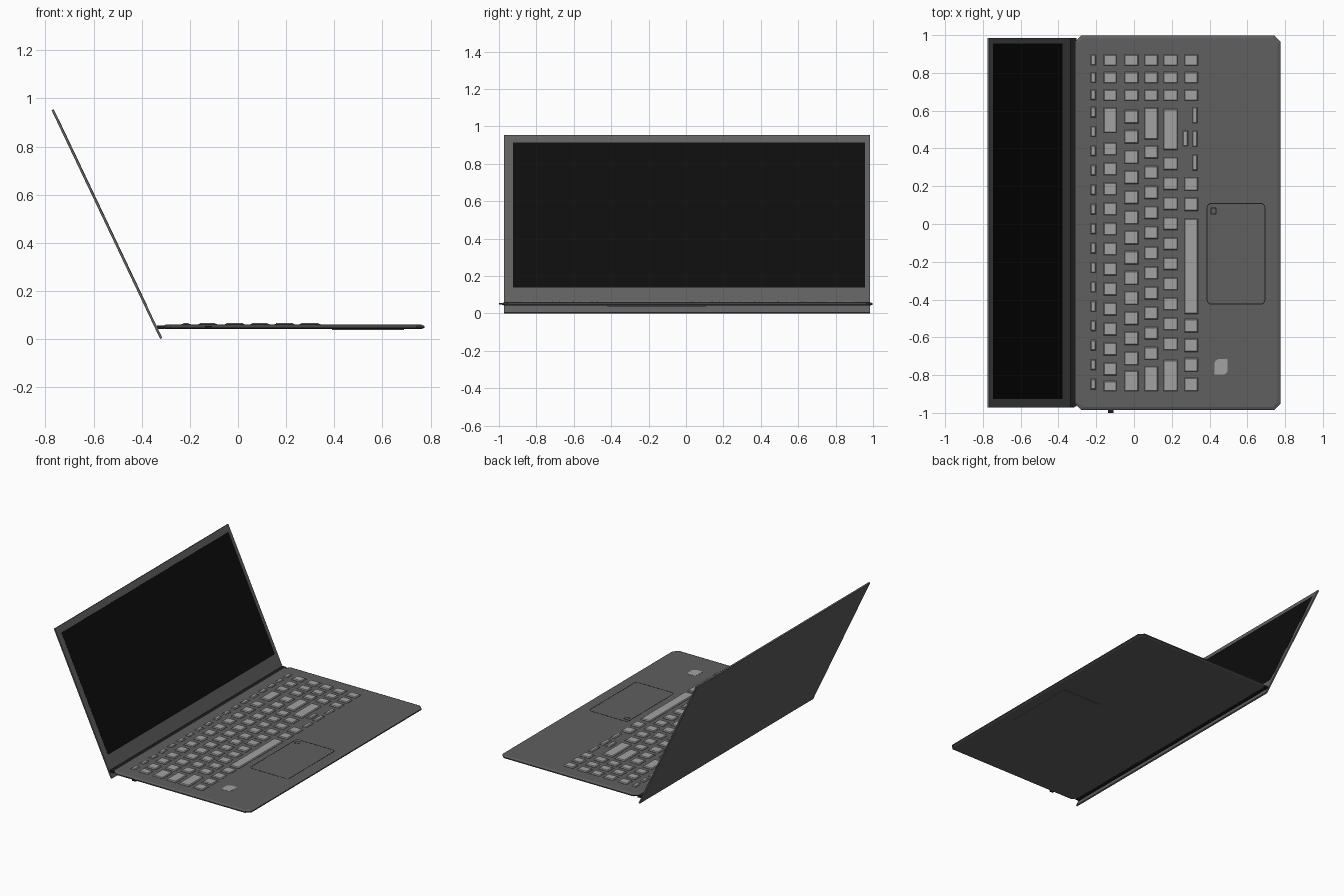
import bpy, bmesh, math
from mathutils import Vector

if "Cube" in bpy.data.objects:
    bpy.data.objects.remove(bpy.data.objects["Cube"])


def material(name, v):
    m = bpy.data.materials.new(name)
    m.diffuse_color = (v, v, v, 1)
    m.use_nodes = True
    m.node_tree.nodes["Principled BSDF"].inputs["Base Color"].default_value = m.diffuse_color
    return m


BODY = material("dark grey metal", 0.115)
KEY = material("light grey keys", 0.36)
SCREEN = material("black glass", 0.004)
TRIM = material("near black trim", 0.012)
TOP = 0.061


def finish(name, bm, mat):
    bmesh.ops.recalc_face_normals(bm, faces=bm.faces)
    me = bpy.data.meshes.new(name)
    bm.to_mesh(me)
    bm.free()
    me.materials.append(mat)
    ob = bpy.data.objects.new(name, me)
    bpy.context.collection.objects.link(ob)
    return ob


def outline(x0, x1, y0, y1, radii, seg=1):
    """Rectangle with cut (seg=1) or rounded corners; radii start at x1,y1 going anticlockwise."""
    pts = []
    corners = [(x1, y1, -1, -1), (x0, y1, 1, -1), (x0, y0, 1, 1), (x1, y0, -1, 1)]
    for i, ((x, y, sx, sy), r) in enumerate(zip(corners, radii)):
        for k in range(seg + 1):
            a = math.radians(90 * (i + k / seg))
            pts.append((x + sx * r + r * math.cos(a), y + sy * r + r * math.sin(a)))
    return pts


def loft(bm, rings, cap=True):
    """Join (points, z) rings of equal length into a skin."""
    vs = [[bm.verts.new((x, y, z)) for x, y in pts] for pts, z in rings]
    n = len(vs[0])
    for a, b in zip(vs, vs[1:]):
        for i in range(n):
            bm.faces.new((a[i], a[(i + 1) % n], b[(i + 1) % n], b[i]))
    if cap:
        bm.faces.new(vs[0][::-1])
        bm.faces.new(vs[-1])
    return vs


def box(bm, x0, x1, y0, y1, z0, z1, taper=0.0):
    def rect(t):
        return [(x0 + t, y0 + t), (x1 - t, y0 + t), (x1 - t, y1 - t), (x0 + t, y1 - t)]
    loft(bm, [(rect(0), z0), (rect(taper), z1)])


# base shell with chamfered corners and bevelled rims
def shell(inset):
    return outline(-0.312 + inset, 0.774 - inset, -0.983 + inset, 0.997 - inset,
                   [0.032 - inset * 0.4] * 4, 1)


bm = bmesh.new()
loft(bm, [(shell(0.012), 0.042), (shell(0), 0.047), (shell(0), 0.055), (shell(0.014), TOP)])
finish("base_shell", bm, BODY)

# dark seam along the base rim
bm = bmesh.new()
loft(bm, [(shell(-0.0008), 0.0495), (shell(-0.0008), 0.0515)])
finish("base_seam", bm, TRIM)


# trackpad: groove ring on top, housing underneath
def ring(name, x0, x1, y0, y1, r, w):
    bm = bmesh.new()
    a = outline(x0, x1, y0, y1, [r] * 4, 4)
    b = outline(x0 + w, x1 - w, y0 + w, y1 - w, [r - w] * 4, 4)
    loft(bm, [(a, TOP - 0.001), (a, TOP + 0.0006), (b, TOP + 0.0006), (b, TOP - 0.001)], cap=False)
    finish(name, bm, TRIM)


ring("trackpad_groove", 0.385, 0.695, -0.427, 0.112, 0.025, 0.005)
ring("trackpad_mark", 0.405, 0.437, 0.05, 0.088, 0.008, 0.005)
bm = bmesh.new()
box(bm, 0.39, 0.69, -0.42, 0.107, 0.038, 0.05)
finish("trackpad_housing", bm, BODY)

# fingerprint pad with two opposite rounded corners
bm = bmesh.new()
pad = outline(0.425, 0.496, -0.798, -0.715, [0.006, 0.028, 0.006, 0.028], 4)
loft(bm, [(pad, TOP - 0.001), (pad, TOP + 0.001)])
finish("fingerprint_pad", bm, KEY)


# keyboard: columns of keys running along y
def spread(first, last, count, size):
    """Evenly spaced (low, high) spans between two centres."""
    step = (last - first) / (count - 1)
    return [(first + i * step - size / 2, first + i * step + size / 2) for i in range(count)]


PAD = spread(0.868, 0.682, 3, 0.062)
columns = [
    (-0.232, -0.2, spread(0.868, 0.592, 4, 0.058) + spread(0.49, -0.848, 14, 0.058)),
    (-0.163, -0.09, PAD + [(0.482, 0.618), (-0.887, -0.83)] + spread(0.398, -0.768, 12, 0.07)),
    (-0.053, 0.025, PAD + [(-0.887, -0.775)] + spread(0.568, -0.712, 13, 0.074)),
    (0.053, 0.128, PAD + [(0.447, 0.618), (-0.887, -0.752)] + spread(0.38, -0.685, 11, 0.07)),
    (0.154, 0.233, PAD + [(0.39, 0.61), (-0.887, -0.718)] + spread(0.32, -0.635, 10, 0.07)),
    (0.265, 0.34, PAD + [(-0.477, 0.03)] + spread(0.212, 0.105, 2, 0.074)
     + spread(-0.538, -0.85, 4, 0.074)),
    (0.307, 0.338, spread(0.576, 0.326, 3, 0.087)),
    (0.257, 0.287, [(0.41, 0.497)]),
]
bm = bmesh.new()
for x0, x1, spans in columns:
    for y0, y1 in spans:
        box(bm, x0, x1, y0, y1, TOP - 0.001, TOP + 0.007, 0.006)
finish("keys", bm, KEY)

# dark skirt around each key
bm = bmesh.new()
for x0, x1, spans in columns:
    for y0, y1 in spans:
        box(bm, x0 - 0.002, x1 + 0.002, y0 - 0.002, y1 + 0.002, TOP - 0.001, TOP + 0.0012)
finish("key_skirts", bm, BODY)

# hinge bar and side port plug
bm = bmesh.new()
box(bm, -0.337, -0.305, -0.966, 0.985, 0.043, 0.056)
finish("hinge_bar", bm, TRIM)
bm = bmesh.new()
box(bm, -0.137, -0.108, -1.0, -0.97, 0.048, 0.055)
finish("side_port", bm, TRIM)

# lid: built flat with x along its height, then tilted back onto its lower edge
FOOT, TIP = Vector((-0.319, 0, 0.003)), Vector((-0.770, 0, 0.953))
along = (TIP - FOOT).normalized()
H = (TIP - FOOT).length
front = Vector((along.z, 0, -along.x))


def lid_part(name, h0, h1, y0, y1, d0, d1, mat):
    bm = bmesh.new()
    box(bm, h0, h1, y0, y1, d0, d1)
    for v in bm.verts:
        v.co = FOOT + along * v.co.x + front * v.co.z + Vector((0, v.co.y, 0))
    finish(name, bm, mat)


lid_part("lid_panel", 0, H, -0.972, 0.984, -0.005, 0.005, BODY)
lid_part("display", 0.149, 1.006, -0.926, 0.956, 0.004, 0.0058, SCREEN)
